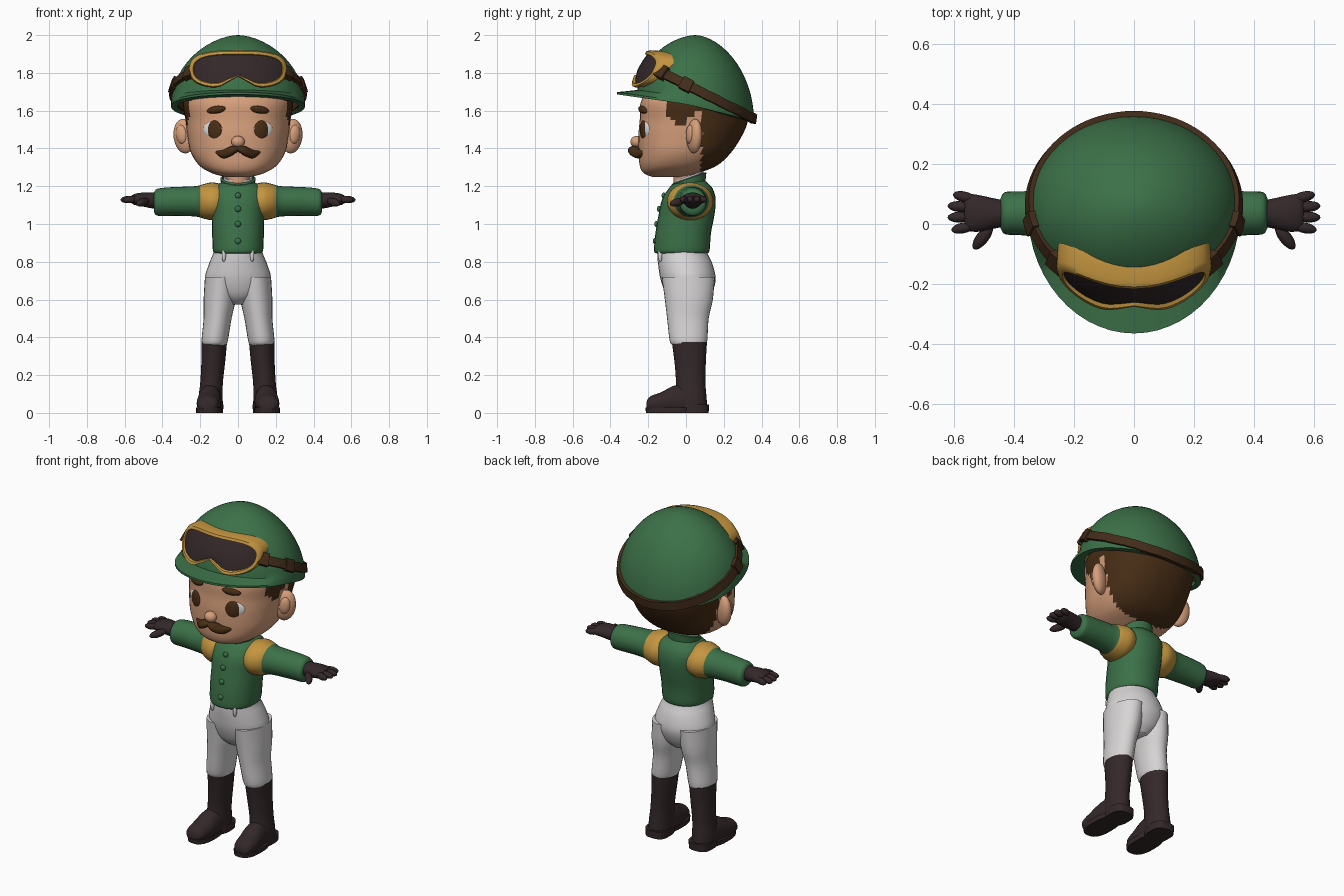
import bpy, bmesh, math
from mathutils import Vector, Matrix, Euler

cube = bpy.data.objects.get("Cube")
if cube:
    bpy.data.objects.remove(cube, do_unlink=True)


def material(name, r, g, b):
    m = bpy.data.materials.new(name)
    m.use_nodes = True
    m.diffuse_color = (r, g, b, 1)
    node = m.node_tree.nodes["Principled BSDF"]
    node.inputs["Base Color"].default_value = (r, g, b, 1)
    node.inputs["Roughness"].default_value = 0.8
    return m


GREEN = material("racing green", 0.045, 0.165, 0.065)
GOLD = material("golden yellow", 0.55, 0.30, 0.05)
SKIN = material("skin", 0.68, 0.35, 0.20)
HAIR = material("brown hair", 0.065, 0.027, 0.008)
LEATHER = material("dark leather", 0.034, 0.021, 0.022)
CLOTH = material("pale grey cloth", 0.68, 0.66, 0.66)
STRAP = material("brown strap", 0.055, 0.025, 0.010)
WHITE = material("eye white", 0.75, 0.75, 0.75)


def finish(name, bm, mats, paint=None, angle=40):
    bmesh.ops.remove_doubles(bm, verts=bm.verts, dist=0.0001)
    bmesh.ops.recalc_face_normals(bm, faces=bm.faces)
    if paint:
        for f in bm.faces:
            f.material_index = int(paint(f.calc_center_median()))
    mesh = bpy.data.meshes.new(name)
    bm.to_mesh(mesh)
    bm.free()
    for m in mats:
        mesh.materials.append(m)
    ob = bpy.data.objects.new(name, mesh)
    bpy.context.collection.objects.link(ob)
    bpy.ops.object.select_all(action="DESELECT")
    ob.select_set(True)
    bpy.context.view_layer.objects.active = ob
    bpy.ops.object.shade_smooth_by_angle(angle=math.radians(angle))
    return ob


def skin(name, rows, mats, paint=None, caps=True):
    """Join closed rows of points into one surface."""
    bm = bmesh.new()
    grid = [[bm.verts.new(p) for p in row] for row in rows]
    n = len(grid[0])
    for low, high in zip(grid, grid[1:]):
        for i in range(n):
            j = (i + 1) % n
            bm.faces.new((low[i], low[j], high[j], high[i]))
    if caps:
        bm.faces.new(grid[0])
        bm.faces.new(grid[-1])
    return finish(name, bm, mats, paint)


def spow(v, p):
    return math.copysign(abs(v) ** p, v)


def blend(rings, steps):
    """Catmull-Rom interpolation between rings."""
    out = []
    for i in range(len(rings) - 1):
        quad = [rings[max(i - 1, 0)], rings[i], rings[i + 1], rings[min(i + 2, len(rings) - 1)]]
        for k in range(steps):
            t = k / steps
            out.append([b + t / 2 * (c - a + t * (2*a - 5*b + 4*c - d + t * (3*(b - c) + d - a)))
                        for a, b, c, d in zip(*quad)])
    return out + [rings[-1]]


def loft(name, rings, mats, axis="Z", side=1, paint=None, steps=4, seg=28, power=2):
    """Rings are (position on axis, two centre values, two radii)."""
    order = {"Z": (1, 2, 0), "X": (0, 1, 2), "Y": (1, 0, 2)}[axis]
    rows = []
    for t, a, b, ra, rb in blend(rings, steps):
        row = []
        for i in range(seg):
            w = math.tau * i / seg
            p = (t, a + ra * spow(math.cos(w), 2 / power), b + rb * spow(math.sin(w), 2 / power))
            x, y, z = (p[k] for k in order)
            row.append((x * side, y, max(z, 0)))
        rows.append(row)
    return skin(name, rows, mats, paint)


def blob(name, loc, size, mat, rot=(0, 0, 0), side=1):
    bm = bmesh.new()
    bmesh.ops.create_uvsphere(bm, u_segments=20, v_segments=12, radius=1)
    turn = Euler([math.radians(r) for r in rot]).to_matrix().to_4x4()
    move = Matrix.Translation(loc) @ turn @ Matrix.Diagonal((*size, 1))
    bm.transform(Matrix.Diagonal((side, 1, 1, 1)) @ move)
    return finish(name, bm, [mat])


# Head, with hair painted behind the ears and as sideburns
def is_hair(c):
    return c.y > 0.08 or (c.y > -0.11 and c.z > 1.51 + 0.9 * abs(c.y + 0.03))


loft("head", [(1.25, 0, -.09, .07, .09), (1.27, 0, -.08, .14, .145), (1.31, 0, -.04, .205, .205),
              (1.38, 0, -.005, .25, .245), (1.47, 0, .023, .268, .275), (1.55, 0, .042, .278, .287),
              (1.65, 0, .05, .29, .288), (1.74, 0, .06, .25, .24)],
     [SKIN, HAIR], paint=is_hair, steps=6, seg=64, power=2.3)
blob("nose", (0, -.262, 1.435), (.036, .032, .032), SKIN)
loft("neck", [(1.12, 0, .01, .065, .07), (1.3, 0, .0, .062, .07)], [SKIN])

# Torso, collar and buttons
loft("jacket", [(.845, 0, -.022, .12, .135), (.86, 0, -.022, .133, .147), (.95, 0, -.015, .137, .147),
                (1.05, 0, .003, .14, .148), (1.13, 0, .015, .148, .142), (1.19, 0, .025, .135, .115),
                (1.23, 0, .025, .07, .075)], [GREEN], power=2.2)


def collar(name, profile, mat):
    ring = [math.tau * i / 28 for i in range(28)]
    skin(name, [[(r * math.cos(w), .015 + r * math.sin(w), z + .35 * r * math.sin(w)) for w in ring]
                for r, z in profile], [mat], caps=False)


collar("collar", [(.085, 1.17), (.093, 1.24), (.083, 1.245), (.075, 1.18)], GREEN)
collar("neckcloth", [(.075, 1.19), (.078, 1.255), (.06, 1.25)], CLOTH)
for i, (y, z) in enumerate([(-.165, .91), (-.157, 1.0), (-.143, 1.08), (-.118, 1.15)]):
    blob(f"button_{i + 1}", (0, y, z), (.016, .011, .016), GREEN)

# Trousers
loft("trouser_seat", [(.575, 0, .02, .05, .07), (.62, 0, .015, .13, .115), (.7, 0, .012, .175, .145),
                      (.78, 0, -.002, .157, .145), (.84, 0, -.018, .133, .134), (.875, 0, -.02, .127, .13)],
     [CLOTH])

# Everything that comes in pairs
for side, tag in ((1, "left_"), (-1, "right_")):
    loft(tag + "trouser_leg", [(.36, .124, .015, .062, .088), (.385, .123, .013, .07, .1),
                               (.5, .108, .01, .074, .11), (.6, .097, .015, .085, .127),
                               (.72, .088, .012, .087, .14)], [CLOTH], side=side)
    blob(tag + "belt_loop", (.075, -.137, .835), (.011, .012, .035), CLOTH, side=side)
    # Boots
    loft(tag + "boot_shaft", [(0, .145, .03, .066, .085), (.08, .145, .025, .064, .084),
                              (.16, .14, .025, .06, .078), (.27, .131, .022, .063, .083),
                              (.375, .126, .018, .068, .093)], [LEATHER], side=side)
    loft(tag + "boot_foot", [(-.21, .162, .035, .028, .022), (-.19, .16, .045, .052, .042),
                             (-.13, .156, .05, .063, .06), (-.06, .15, .06, .063, .085),
                             (.03, .145, .06, .058, .095)], [LEATHER], axis="Y", side=side)
    loft(tag + "boot_sole", [(0, .154, -.09, .067, .122), (.028, .154, -.09, .069, .125)],
         [LEATHER], side=side, power=2.6)
    loft(tag + "boot_heel", [(0, .145, .05, .066, .07), (.045, .145, .05, .068, .072)],
         [LEATHER], side=side, power=2.8)
    # Sleeves with a golden shoulder band
    loft(tag + "sleeve", [(.07, .02, 1.12, .1, .085), (.13, .022, 1.12, .122, .1), (.18, .025, 1.12, .108, .092),
                          (.22, .03, 1.12, .085, .081), (.3, .032, 1.12, .078, .077), (.38, .036, 1.118, .073, .075),
                          (.43, .036, 1.115, .07, .07), (.445, .036, 1.115, .05, .05)],
         [GREEN, GOLD], axis="X", side=side, paint=lambda c: abs(c.x) < .2, steps=5)
    # Gloves
    loft(tag + "glove", [(.42, .035, 1.125, .045, .042), (.455, .035, 1.125, .048, .042),
                         (.51, .035, 1.13, .06, .036), (.55, .038, 1.13, .062, .028),
                         (.565, .038, 1.13, .05, .018)], [LEATHER], axis="X", side=side)
    fingers = [("little", .565, .09, 14), ("ring", .582, .058, 4), ("middle", .582, .023, -2), ("index", .57, -.013, -12)]
    for finger, x, y, turn in fingers:
        blob(tag + finger + "_finger", (x, y, 1.13), (.04, .018, .019), LEATHER, (0, 4, turn), side)
    blob(tag + "thumb", (.505, -.045, 1.115), (.05, .021, .021), LEATHER, (0, 12, -52), side)
    # Ears and facial features
    blob(tag + "ear", (.285, .045, 1.465), (.06, .036, .092), SKIN, (0, 8, 25), side)
    blob(tag + "ear_bowl", (.3, .02, 1.475), (.03, .018, .05), SKIN, (0, 8, 25), side)
    blob(tag + "eye_white", (.133, -.217, 1.5), (.055, .012, .044), WHITE, (0, 0, 25), side)
    blob(tag + "eye_iris", (.124, -.225, 1.498), (.042, .012, .05), HAIR, (0, 0, 23), side)
    blob(tag + "eyebrow", (.115, -.226, 1.605), (.054, .02, .02), HAIR, (0, 8, 22), side)
    loft(tag + "moustache", [(0, -.275, 1.397, .022, .014), (.035, -.275, 1.387, .032, .026),
                             (.08, -.25, 1.37, .024, .022), (.125, -.218, 1.383, .004, .004)],
         [HAIR], axis="X", side=side, seg=16)


# Helmet: dome over a sloping rim, drawn out into a visor at the front
def dome(a, t):
    c = math.cos(t * math.pi / 2) ** 1.15
    rim_y = .05 + .31 * math.sin(a)
    rim = 1.635 - rim_y * (.25 if rim_y > 0 else .15)
    return Vector((.355 * math.cos(a) * c, .05 + .31 * math.sin(a) * c,
                   rim + (2 - rim) * math.sin(t * math.pi / 2)))


def visor(a, drop):
    p = dome(a, 0)
    front = max(0, -math.sin(a))
    p.y = .05 + math.sin(a) * (.415 if front else .31)
    p.z += drop + .012 * front
    return p


around = [math.tau * i / 56 for i in range(56)]
inner = [dome(a, 0) * 1 for a in around]
for p in inner:
    p.x, p.y = p.x * .9, .05 + (p.y - .05) * .9
rows = [inner, [visor(a, 0) for a in around], [visor(a, .012) for a in around]]
rows += [[dome(a, t) for a in around] for t in [.07 + .93 * k / 14 for k in range(15)]]
skin("helmet", rows, [GREEN], caps=False)


# Goggle strap and buckles lying on the dome
def band(name, start, end, half, thick, count):
    rows = []
    for k in range(count + 1):
        a = math.radians(start + (end - start) * k / count)
        spots = [dome(a, i / 200) for i in range(160)]
        c = next(p for p in spots if p.z + .5 * p.y >= 1.735)
        out = (c - Vector((0, .05, 1.6))).normalized()
        along = Vector((-math.sin(a), math.cos(a), -.5 * math.cos(a))).normalized()
        up = out.cross(along).normalized() * half
        out *= thick
        rows.append([c - up - out, c + up - out, c + up + out, c - up + out])
    skin(name, rows, [STRAP])


band("goggle_strap", -48, 228, .025, .014, 56)
band("left_buckle", -14, -4, .034, .022, 4)
band("right_buckle", 184, 194, .034, .022, 4)
band("left_strap_end", -46, -33, .036, .025, 4)
band("right_strap_end", 213, 226, .036, .025, 4)


# Goggles: one curved outline with a nose notch, inset for frame and lens
def outline(inset, depth):
    row = []
    for i in range(64):
        w = math.tau * i / 64
        x = (.258 - inset) * spow(math.cos(w), .65)
        z = 1.818 + (.102 - inset) * spow(math.sin(w), .75)
        if math.sin(w) < 0:
            z += .065 * (1 - inset / .102) * math.exp(-(x / .07) ** 2)
        row.append((x, -.235 + 1.5 * x * x + .5 * (z - 1.82) + depth, z))
    return row


skin("goggle_frame", [outline(*p) for p in [(.004, .06), (0, -.005), (.006, -.022), (.02, -.022), (.025, -.008), (.03, .01)]],
     [GOLD], caps=False)
skin("goggle_lens", [outline(*p) for p in [(.022, -.01), (.05, -.016), (.08, -.019), (.102, -.02)]],
     [LEATHER], caps=False)
